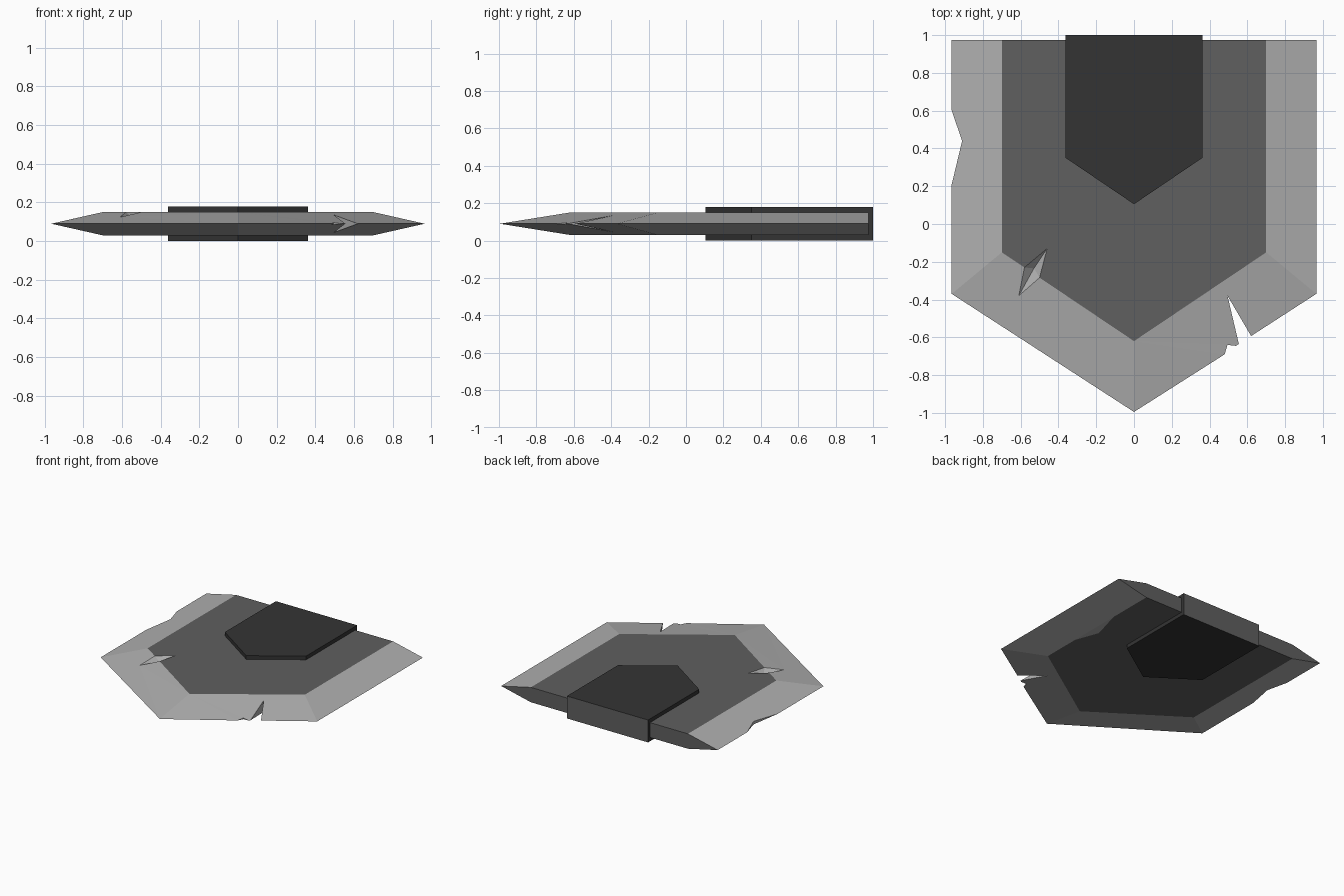
import bpy, bmesh

if "Cube" in bpy.data.objects:
    bpy.data.objects.remove(bpy.data.objects["Cube"])

def material(name, v):
    m = bpy.data.materials.new(name)
    m.diffuse_color = (v, v, v, 1)
    m.use_nodes = True
    m.node_tree.nodes["Principled BSDF"].inputs["Base Color"].default_value = m.diffuse_color
    return m

EDGE = material("light steel", 0.43)
CORE = material("grey steel", 0.115)
DARK = material("dark iron", 0.034)
MID = 0.09          # height of the sharp edge
HALF = 0.06         # half thickness of the flat core
BACK = 0.975

def height(x, y):
    """Rise of the ground bevel above the mid plane at (x, y)."""
    x = abs(x)
    side = (0.965 - x) / 0.265
    y0, y1 = -0.995 + 0.648 * x, -0.62 + 0.671 * x
    t = min(side, (y - y0) / (y1 - y0))
    return HALF * (0 if t < 0.04 else 1 if t > 0.96 else t)

def finish(bm, name, mats):
    bmesh.ops.recalc_face_normals(bm, faces=bm.faces[:])
    bmesh.ops.triangulate(bm, faces=[f for f in bm.faces if len(f.verts) > 4])
    me = bpy.data.meshes.new(name)
    bm.to_mesh(me)
    bm.free()
    for m in mats:
        me.materials.append(m)
    ob = bpy.data.objects.new(name, me)
    bpy.context.collection.objects.link(ob)
    return ob

# Outline pieces (plan view)
left_edge = [(-0.965, BACK), (-0.965, 0.6), (-0.91, 0.44), (-0.965, 0.21), (-0.965, -0.37)]
right_front = [(0, -0.995), (0.48, -0.69), (0.495, -0.64), (0.54, -0.645), (0.555, -0.635),
               (0.495, -0.38), (0.62, -0.593), (0.965, -0.37)]
LI, RI, TIP = (-0.7, -0.15), (0.7, -0.15), (0, -0.62)
LB, RB = (-0.7, BACK), (0.7, BACK)
crack_l, crack_top, crack_r, crack_out = (-0.58, -0.23), (-0.46, -0.13), (-0.5, -0.284), (-0.61, -0.38)
dent = [(0.7, 0.16), (0.63, 0.35), (0.7, 0.6)]

bm = bmesh.new()
cache = {}

def vert(x, y, z):
    key = (round(x, 4), round(y, 4), round(z, 4))
    if key not in cache:
        cache[key] = bm.verts.new(key)
    return cache[key]

def surf(p, s):
    return vert(p[0], p[1], MID + s * height(*p))

def face(verts, mat):
    verts = list(dict.fromkeys(verts))
    if len(verts) > 2:
        bm.faces.new(verts).material_index = mat

# Bevel panels and flat core, above (s = 1) and below (s = -1)
for s in (1, -1):
    crack_core = [crack_l, crack_top, crack_r] if s > 0 else []
    crack_bevel = [crack_r, crack_out, crack_l] if s > 0 else []
    chip = dent if s < 0 else []
    panels = [
        (left_edge + [LI, LB], 0),
        ([(-0.965, -0.37), (0, -0.995), TIP] + crack_bevel + [LI], 0),
        (right_front + [RI, TIP], 0),
        ([(0.965, -0.37), (0.965, BACK), RB] + chip[::-1] + [RI], 0),
        ([LB, LI] + crack_core + [TIP, RI] + chip + [RB], 1),
    ]
    for pts, mat in panels:
        face([surf(p, s) for p in pts], mat)

# Walls of the chips and notch
for chain in (left_edge, right_front):
    for a, b in zip(chain, chain[1:]):
        face([surf(a, 1), surf(b, 1), surf(b, -1), surf(a, -1)], 0)

# Crack groove in the top
deep = vert(-0.53, -0.235, 0.11)
ring = [crack_out, crack_l, crack_top, crack_r]
for a, b in zip(ring, ring[1:] + ring[:1]):
    face([surf(a, 1), surf(b, 1), deep], 0)

# Flat back end
face([surf((-0.965, BACK), 1), surf(LB, 1), surf(RB, 1), surf((0.965, BACK), 1),
      surf(RB, -1), surf(LB, -1)], 1)
finish(bm, "blade", [EDGE, CORE])

# Pointed clamp plate through the blade
bm = bmesh.new()
outline = [(-0.362, 1.0), (-0.362, 0.35), (0, 0.105), (0.362, 0.35), (0.362, 1.0)]
base = bm.faces.new([bm.verts.new((x, y, 0)) for x, y in outline])
ext = bmesh.ops.extrude_face_region(bm, geom=[base], use_keep_orig=True)
bmesh.ops.translate(bm, vec=(0, 0, 0.18),
                    verts=[g for g in ext["geom"] if isinstance(g, bmesh.types.BMVert)])
for f in bm.faces:
    f.material_index = 1 if f.calc_center_median().y > 0.99 else 0
finish(bm, "clamp_plate", [DARK, CORE])
